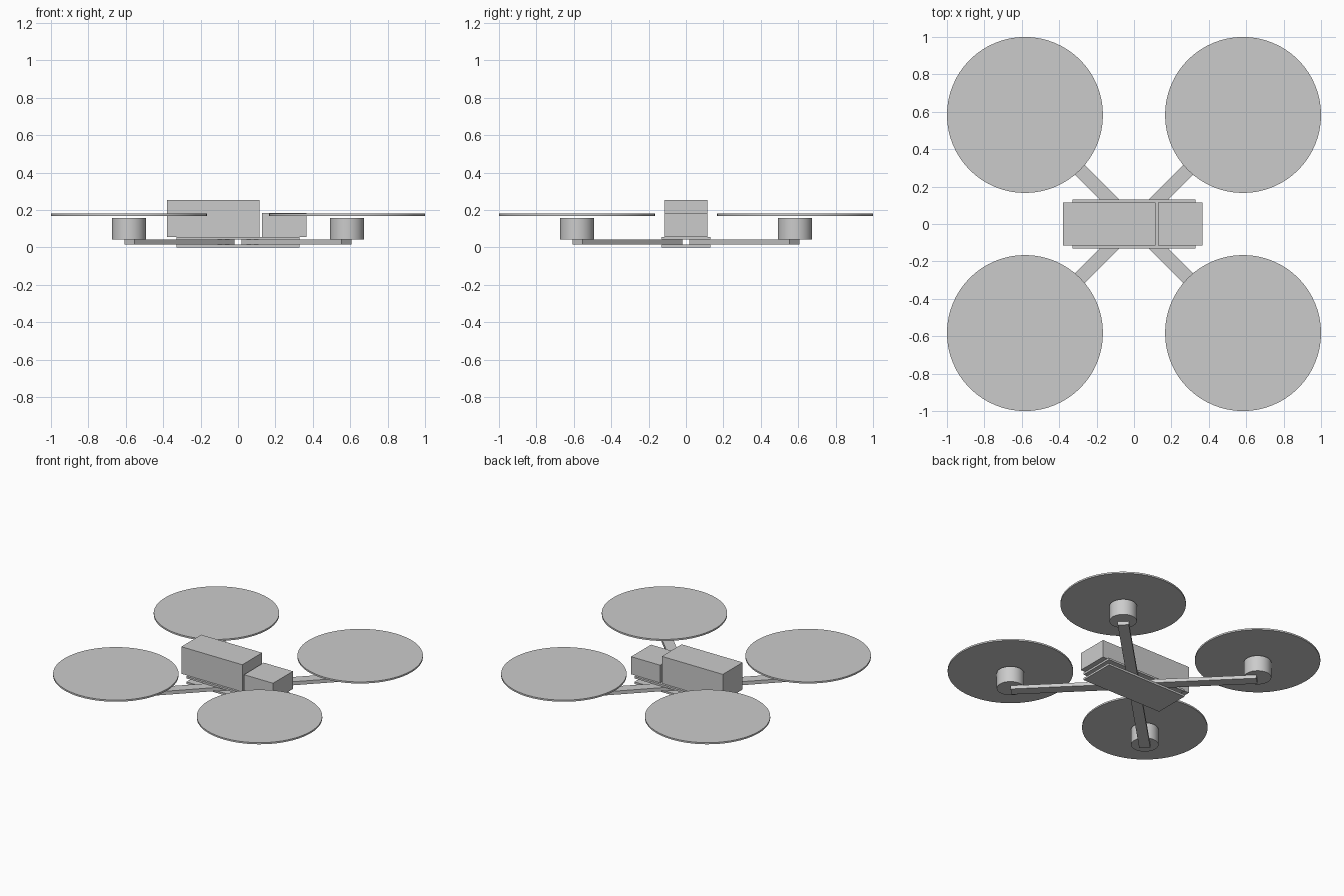
import bpy
from math import pi, sqrt

old = bpy.data.objects.get("Cube")
if old:
    bpy.data.objects.remove(old, do_unlink=True)

grey = bpy.data.materials.new("light_grey")
grey.use_nodes = True
grey.diffuse_color = (0.6, 0.6, 0.6, 1)
grey.node_tree.nodes["Principled BSDF"].inputs["Base Color"].default_value = (0.6, 0.6, 0.6, 1)


def finish(name):
    obj = bpy.context.object
    obj.name = name
    obj.data.materials.append(grey)
    bpy.ops.object.transform_apply(location=False, rotation=False, scale=True)
    return obj


def box(name, x, y, z, size_x, size_y, z_top, turn=0):
    """Box centred on x, y that spans z to z_top."""
    bpy.ops.mesh.primitive_cube_add(size=1, location=(x, y, (z + z_top) / 2), rotation=(0, 0, turn))
    bpy.context.object.scale = (size_x, size_y, z_top - z)
    return finish(name)


def disc(name, x, y, z, radius, z_top, sides=64):
    """Upright cylinder that spans z to z_top."""
    bpy.ops.mesh.primitive_cylinder_add(vertices=sides, radius=radius, depth=z_top - z,
                                        location=(x, y, (z + z_top) / 2))
    finish(name)
    bpy.ops.object.shade_smooth_by_angle(angle=pi / 6)


# Frame plates that sandwich the arms
box("bottom_plate", 0, 0, 0, 0.655, 0.262, 0.015)
box("top_plate", 0, 0, 0.041, 0.655, 0.262, 0.055)

# Battery and camera blocks on the top plate
box("battery", -0.132, 0, 0.055, 0.495, 0.23, 0.253)
box("camera", 0.247, 0, 0.055, 0.236, 0.23, 0.184)

# Four diagonal arms, each with a motor and a rotor disc
MOTOR = 0.583
ARM_IN, ARM_OUT = 0.045, 0.58
mid = (ARM_IN + ARM_OUT) / 2
length = (ARM_OUT - ARM_IN) * sqrt(2)
for side, sx in (("left", 1), ("right", -1)):
    for end, sy in (("front", -1), ("back", 1)):
        tag = f"{end}_{side}"
        box(f"arm_{tag}", sx * mid, sy * mid, 0.015, length, 0.074, 0.041, sx * sy * pi / 4)
        disc(f"motor_{tag}", sx * MOTOR, sy * MOTOR, 0.041, 0.091, 0.157)
        disc(f"rotor_{tag}", sx * MOTOR, sy * MOTOR, 0.168, 0.417, 0.18)
